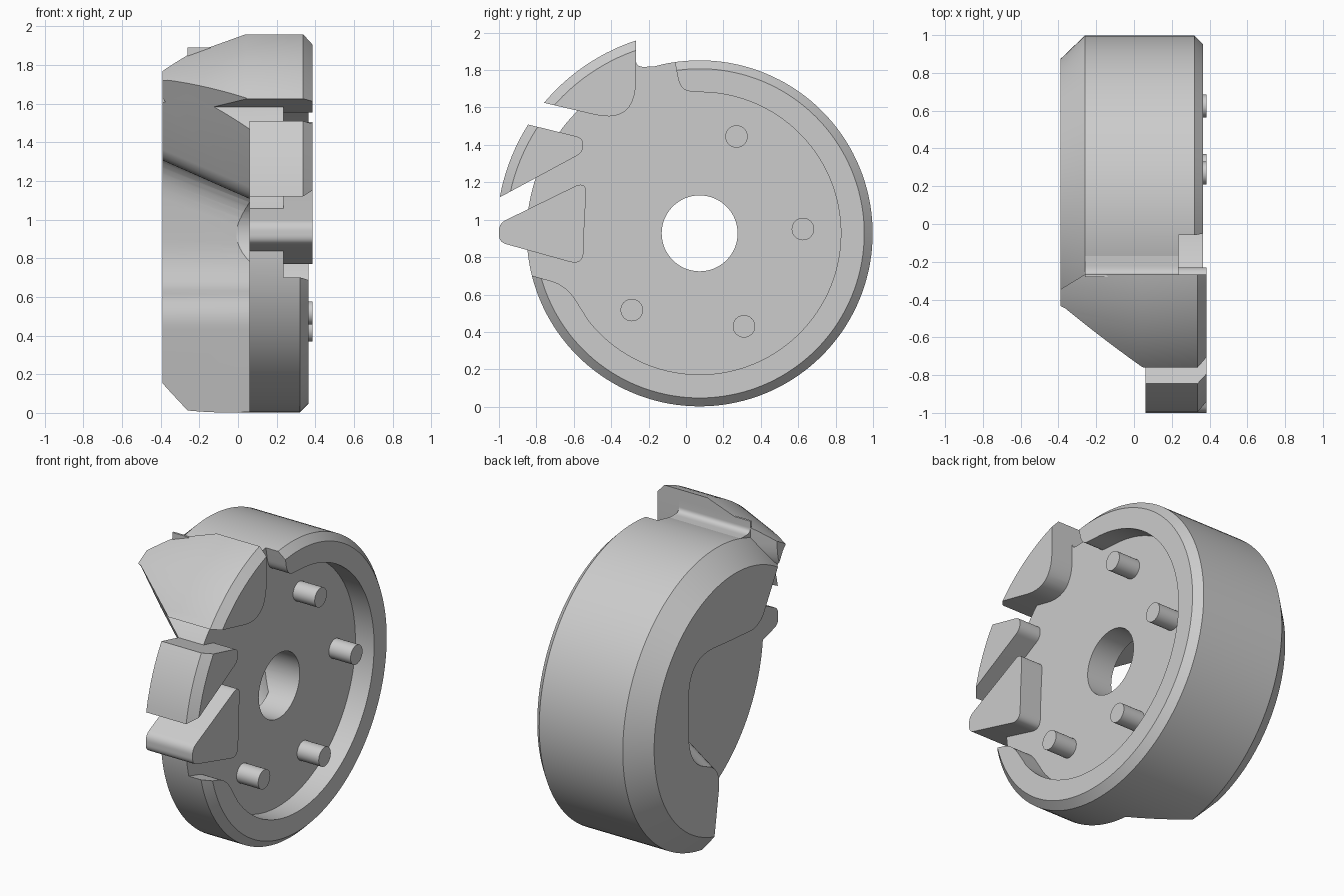
import bpy, bmesh, math
from mathutils import Vector

if "Cube" in bpy.data.objects:
    bpy.data.objects.remove(bpy.data.objects["Cube"])

CY, CZ = 0.073, 0.927      # disc axis, running along x
FLOOR, BACK, WALL, TOP = 0.235, -0.39, 0.06, 0.385

grey = bpy.data.materials.new("plain_grey")
grey.use_nodes = True
grey.diffuse_color = (0.604, 0.604, 0.604, 1)
grey.node_tree.nodes["Principled BSDF"].inputs["Base Color"].default_value = (0.604, 0.604, 0.604, 1)


def rounded(points, steps=10):
    """Outline in y, z; a third value softens that corner by that length."""
    out = []
    for i, p in enumerate(points):
        here = Vector(p[:2])
        if len(p) < 3:
            out.append(here)
            continue
        ends = []
        for other in (points[i - 1], points[(i + 1) % len(points)]):
            edge = Vector(other[:2]) - here
            ends.append(here + edge.normalized() * min(p[2], 0.45 * edge.length))
        for k in range(steps + 1):
            t = k / steps
            out.append(ends[0] * (1 - t) ** 2 + here * 2 * t * (1 - t) + ends[1] * t * t)
    return out


def circle(y, z, r, n=48):
    return [Vector((y + r * math.cos(2 * math.pi * k / n),
                    z + r * math.sin(2 * math.pi * k / n))) for k in range(n)]


def loft(name, sections):
    """Solid through equal-length outlines placed along x."""
    bm = bmesh.new()
    rings = [[bm.verts.new((x, p[0], p[1])) for p in outline] for x, outline in sections]
    for a, b in zip(rings, rings[1:]):
        for i in range(len(a)):
            bm.faces.new((a[i - 1], a[i], b[i], b[i - 1]))
    bm.faces.new(rings[0])
    bm.faces.new(rings[-1])
    bmesh.ops.recalc_face_normals(bm, faces=bm.faces)
    mesh = bpy.data.meshes.new(name)
    bm.to_mesh(mesh)
    bm.free()
    mesh.materials.append(grey)
    ob = bpy.data.objects.new(name, mesh)
    bpy.context.collection.objects.link(ob)
    return ob


def prism(name, outline, x0, x1):
    return loft(name, [(x0, outline), (x1, outline)])


def turned(name, profile):
    return loft(name, [(x, circle(CY, CZ, r, 144)) for x, r in profile])


def combine(ob, tool, operation):
    mod = ob.modifiers.new("cut", "BOOLEAN")
    mod.operation, mod.object = operation, tool
    for solver in ("EXACT", "MANIFOLD"):       # second solver only if the first yields nothing
        mod.solver = solver
        bpy.context.view_layer.update()
        if len(ob.evaluated_get(bpy.context.evaluated_depsgraph_get()).data.polygons):
            break
    bpy.context.view_layer.objects.active = ob
    bpy.ops.object.modifier_apply(modifier=mod.name)
    bpy.data.objects.remove(tool)


def finish(ob):
    bpy.ops.object.select_all(action="DESELECT")
    ob.select_set(True)
    bpy.context.view_layer.objects.active = ob
    bpy.ops.object.shade_smooth_by_angle(angle=math.radians(25))


def mouth():
    """Slanted cutter that opens the rear of the disc towards the front."""
    rear = rounded([(0.33, -0.2), (0.21, 0.56, 0.13), (0.53, 0.70, 0.2), (0.53, 1.36, 0.25),
                    (-0.16, 1.3, 0.08), (-0.9, 2.2), (-2, 2.2), (-2, -0.2)])
    inner = rounded([(0.03, -0.2), (-0.09, 0.56, 0.13), (0.23, 0.69, 0.2), (0.23, 1.17, 0.22),
                     (-0.46, 1.1, 0.08), (-1.11, 2.2), (-2.3, 2.2), (-2.3, -0.2)])
    start = -0.6
    t = (start - BACK) / (WALL - BACK)
    return loft("mouth_cutter", [(start, [a.lerp(b, t) for a, b in zip(rear, inner)]), (WALL, inner)])


def crown():
    """Outer turned envelope of the lip and the upper tooth."""
    return turned("crown_envelope", [(BACK, 0.94), (0.04, 1.086), (0.337, 1.086), (TOP, 1.036)])


# Main disc with chamfered rims
disc = turned("disc_body", [(BACK, 0.80), (-0.26, 0.925), (0.32, 0.925), (0.365, 0.88)])

# Shallow pocket that leaves a partial rim
arc = [(CY + 0.755 * math.cos(math.radians(a)), CZ + 0.755 * math.sin(math.radians(a)))
       for a in range(218, 450, 3)]
pocket = rounded([(-1.2, 0.79), (-0.82, 0.70), (-0.64, 0.65, 0.1)] + arc +
                 [(-0.03, 1.69, 0.08), (-0.06, 1.845), (-0.1, 2.2), (-1.2, 2.2)])
combine(disc, prism("pocket_cutter", pocket, FLOOR, 0.6), "DIFFERENCE")
combine(disc, mouth(), "DIFFERENCE")
combine(disc, prism("hole_cutter", circle(CY, CZ, 0.203, 64), -0.8, 0.8), "DIFFERENCE")
finish(disc)

# Upper lip running the full depth
outline = rounded([(-0.267, 2.2), (-0.267, 1.51, 0.24), (-0.76, 1.625), (-1.0, 1.69), (-1.0, 2.2)])
lip = loft("upper_lip", [(BACK - 0.1, [(p.x - 0.14, p.y) for p in outline]),
                         (-0.26, outline), (0.5, outline)])
combine(lip, crown(), "INTERSECT")
combine(lip, mouth(), "DIFFERENCE")
finish(lip)

# Small fillet where the lip meets the disc
outline = rounded([(-0.28, 1.75), (-0.28, 1.89), (-0.267, 1.89), (-0.267, 1.815, 0.07),
                   (-0.16, 1.82), (-0.16, 1.75)])
finish(prism("lip_fillet", outline, -0.26, FLOOR))

# Upper tooth, trimmed by the same envelope
outline = rounded([(-1.3, 1.62), (-0.55, 1.437, 0.04), (-0.55, 1.36, 0.04), (-0.945, 1.147), (-1.3, 0.96)])
tooth = prism("upper_tooth", outline, WALL, 0.5)
combine(tooth, crown(), "INTERSECT")
finish(tooth)

# Lower tooth with rounded nose
outline = rounded([(-1.0, 0.98, 0.04), (-0.53, 1.21, 0.075), (-0.545, 0.95, 0.08),
                   (-0.55, 0.755, 0.075), (-1.0, 0.88, 0.04)])
finish(prism("lower_tooth", outline, WALL, TOP))

# Pins standing on the pocket floor
for i, (y, z) in enumerate([(0.27, 1.445), (0.625, 0.95), (0.31, 0.43), (-0.29, 0.517)]):
    finish(prism(f"pin_{i + 1}", circle(y, z, 0.06, 32), FLOOR - 0.02, TOP))
